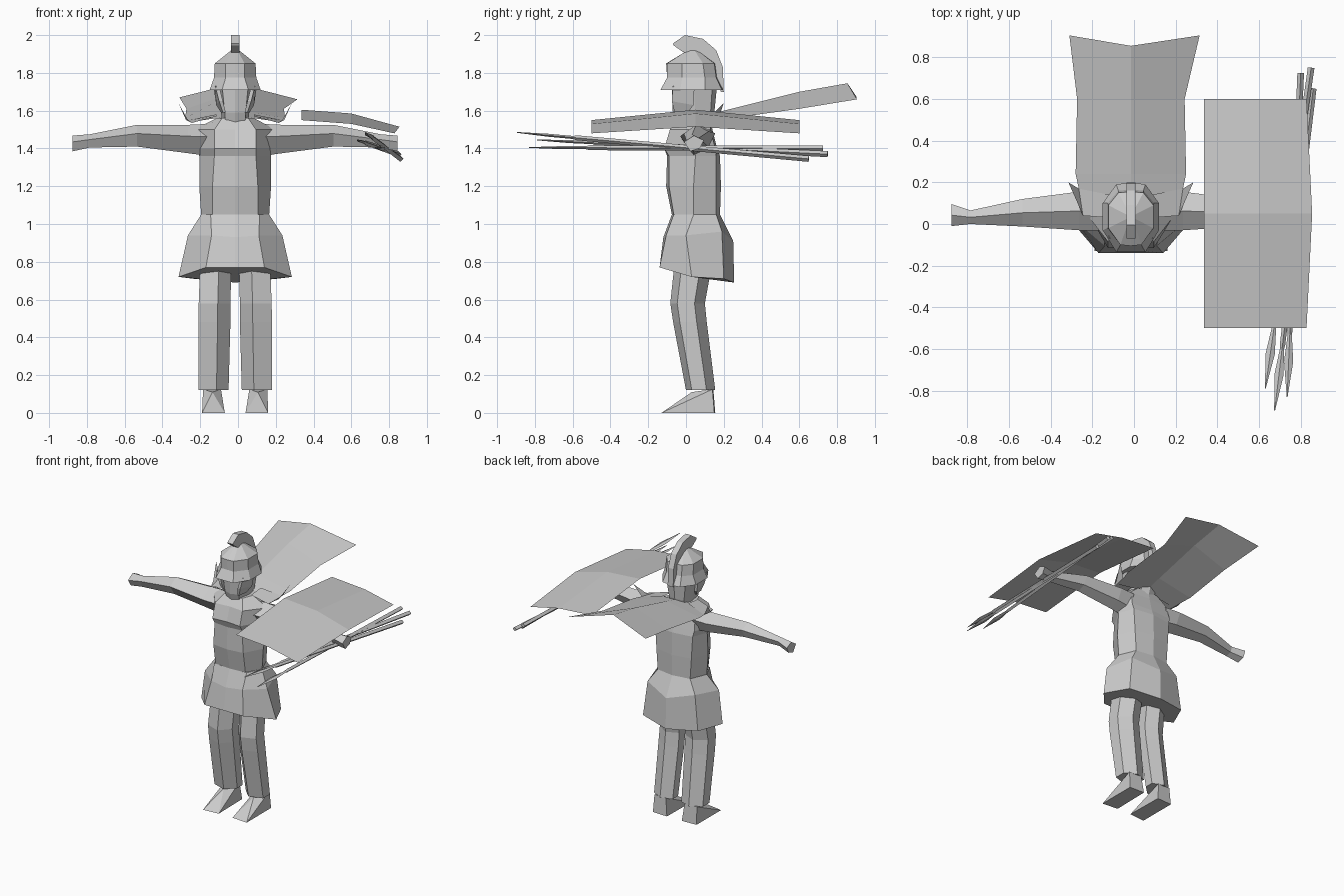
import bpy, bmesh, math
from mathutils import Vector

CX = -0.015  # body symmetry plane

grey = bpy.data.materials.new("plain_grey")
grey.diffuse_color = (0.6, 0.6, 0.6, 1)


def make(name, verts, faces, closed=True):
    me = bpy.data.meshes.new(name)
    me.from_pydata(verts, [], faces)
    if closed:
        bm = bmesh.new()
        bm.from_mesh(me)
        bmesh.ops.recalc_face_normals(bm, faces=bm.faces)
        bm.to_mesh(me)
        bm.free()
    me.materials.append(grey)
    ob = bpy.data.objects.new(name, me)
    bpy.context.collection.objects.link(ob)
    return ob


def loft(name, rings):
    """Skin a list of equal-length rings and cap both ends."""
    n = len(rings[0])
    verts = [p for r in rings for p in r]
    faces = [(k * n + i, k * n + (i + 1) % n, (k + 1) * n + (i + 1) % n, (k + 1) * n + i)
             for k in range(len(rings) - 1) for i in range(n)]
    faces += [tuple(range(n)), tuple(range(len(verts) - n, len(verts)))]
    return make(name, verts, faces)


def body(name, rows):
    """Loft symmetric rings; each row is half a ring from front centre to back centre."""
    rings = []
    for h in rows:
        right = [(CX + x, y, z) for x, y, z in h]
        left = [(CX - x, y, z) for x, y, z in h[-2:0:-1]]
        rings.append(right + left)
    return loft(name, rings)


def flat(z, *pts):
    return [(x, y, z) for x, y in pts]


def sheet(name, rows):
    n = len(rows[0])
    faces = [(k * n + i, k * n + i + 1, (k + 1) * n + i + 1, (k + 1) * n + i)
             for k in range(len(rows) - 1) for i in range(n - 1)]
    return make(name, [p for r in rows for p in r], faces, closed=False)


# Torso with chest plate lip and sloping shoulders
body("torso", [
    flat(1.05, (0, -.075), (.12, -.065), (.18, .04), (.13, .16), (0, .18)),
    flat(1.20, (0, -.105), (.12, -.09), (.19, .04), (.14, .16), (0, .185)),
    flat(1.36, (0, -.10), (.11, -.09), (.19, .05), (.15, .16), (0, .18)),
    flat(1.40, (0, -.105), (.11, -.115), (.20, .04), (.16, .155), (0, .165)),
    flat(1.50, (0, -.075), (.11, -.085), (.215, .05), (.15, .13), (0, .14)),
    flat(1.56, (0, -.04), (.07, -.03), (.10, .05), (.08, .12), (0, .13)),
])

# Flared skirt, hem lower at the back
body("skirt", [
    flat(1.05, (0, -.075), (.13, -.065), (.18, .04), (.13, .16), (0, .18)),
    [(0, -.12, .93), (.125, -.105, .94), (.25, 0, .94), (.19, .19, .96), (0, .25, .91)],
    [(0, -.14, .77), (.155, -.14, .77), (.30, .03, .72), (.22, .20, .71), (0, .255, .69)],
])

# Head and neck
body("head", [
    flat(1.48, (0, -.03), (.05, -.02), (.06, .05), (.05, .11), (0, .12)),
    flat(1.59, (0, -.07), (.055, -.05), (.075, .05), (.06, .13), (0, .15)),
    flat(1.74, (0, -.075), (.07, -.06), (.10, .04), (.08, .14), (0, .165)),
])

# Helmet dome, band and flared brim
body("helmet", [
    flat(1.71, (0, -.135), (.07, -.135), (.135, -.03), (.135, .10), (.07, .19), (0, .20)),
    flat(1.775, (0, -.10), (.05, -.10), (.112, -.02), (.112, .10), (.06, .16), (0, .165)),
    flat(1.85, (0, -.105), (.05, -.10), (.108, -.02), (.108, .09), (.06, .15), (0, .155)),
    flat(1.92, (0, .01), (.012, .01), (.02, .025), (.02, .045), (.012, .06), (0, .06)),
])

# Crest: curved band over the helmet
outer = [(-.07, 1.955), (-.005, 2.0), (.09, 1.98), (.16, 1.92), (.195, 1.83), (.20, 1.70)]
inner = [(-.065, 1.945), (-.015, 1.91), (.05, 1.90), (.11, 1.86), (.14, 1.80), (.185, 1.70)]
loft("crest", [[(CX + s * .022, a[0], a[1]) for s in (-1, 1)] +
               [(CX + s * .022, b[0], b[1]) for s in (1, -1)] for a, b in zip(outer, inner)])

for s, side in ((-1, "left"), (1, "right")):
    def P(x, y, z):
        return (CX + s * x, y, z)

    # Cheek guard
    loft(side + "_cheek_guard", [
        [P(.105, -.07, 1.73), P(.115, .045, 1.73), P(.095, .045, 1.73), P(.085, -.07, 1.73)],
        [P(.085, -.075, 1.65), P(.10, .04, 1.63), P(.08, .04, 1.63), P(.065, -.075, 1.65)],
        [P(.065, -.06, 1.59), P(.075, .01, 1.59), P(.06, .01, 1.59), P(.05, -.06, 1.59)],
    ])

    # Arm: shoulder to wrist, ending in a blocky hand
    arm = [(.14, -.03, .15, 1.36, 1.53), (.25, -.03, .155, 1.375, 1.525),
           (.52, -.012, .12, 1.41, 1.525), (.77, 0, .065, 1.405, 1.475),
           (.86, -.01, .095, 1.385, 1.468)]
    loft(side + "_arm", [
        [P(x, y0, (a * .4 + b * .6)), P(x, (y0 + y1) / 2, b), P(x, y1, (a * .3 + b * .7)),
         P(x, y1 * .8 + y0 * .2, a * .8 + b * .2), P(x, (y0 + y1) / 2 - .02, a)]
        for x, y0, y1, a, b in arm])

    # Leg: six-sided, bending at the knee
    leg = [(.80, .02, .185, -.06, .14), (.58, .025, .193, -.083, .10),
           (.48, .025, .195, -.068, .11), (.12, .035, .195, 0, .155)]
    loft(side + "_leg", [
        [P(x0, y0 * .6 + y1 * .4, z), P(x0 * .6 + x1 * .4, y0, z), P(x1, y0 * .8 + y1 * .2, z),
         P(x1, y0 * .3 + y1 * .7, z), P(x0 * .5 + x1 * .5, y1, z), P(x0, y0 * .2 + y1 * .8, z)]
        for z, x0, x1, y0, y1 in leg])

    # Foot: wedge with a central ridge
    v = [P(.055, -.12, 0), P(.175, -.13, 0), P(.175, .15, 0), P(.06, .155, 0),
         P(.12, .03, .11), P(.075, .145, .125), P(.17, .14, .125)]
    make(side + "_foot", v, [(0, 1, 2, 3), (0, 4, 1), (1, 4, 6), (1, 6, 2),
                             (0, 3, 5), (0, 5, 4), (4, 5, 6), (3, 2, 6, 5)])

    # Shoulder flap beside the cape
    sheet(side + "_shoulder_flap", [
        [P(.10, .03, 1.57), P(.10, .14, 1.58)],
        [P(.23, .04, 1.535), P(.25, .17, 1.55)],
        [P(.26, .11, 1.55), P(.30, .20, 1.64)]])

# Cape streaming out behind, ridged along the middle
cape = [(.10, .235, 1.54, 1.575), (.24, .265, 1.56, 1.61), (.60, .258, 1.61, 1.70)]
rows = [[(CX - w, y, a), (CX, y, b), (CX + w, y, a)] for y, w, a, b in cape]
rows.append([(-.31, .905, 1.67), (CX, .855, 1.745), (.315, .905, 1.66)])
sheet("cape", rows)

# Shield: thin panel curved both ways
edge = [(.335, 1.55), (.60, 1.53), (.828, 1.48)]
ridge = [(.335, 1.605), (.60, 1.585), (.855, 1.515)]
sheet("shield", [[(x, -.5, z) for x, z in edge], [(x, .05, z) for x, z in ridge],
                 [(x, .6, z) for x, z in edge]])

# Spears: thin shafts with leaf-shaped blades
spears = [((.675, -.895, 1.485), (.86, .65, 1.345)),
          ((.63, -.79, 1.445), (.85, .75, 1.37)),
          ((.735, -.83, 1.405), (.80, .725, 1.40))]
for i, (a, b) in enumerate(spears):
    a, b = Vector(a), Vector(b)
    d = (b - a).normalized()
    u = d.cross(Vector((0, 0, 1))).normalized()
    w = u.cross(d)
    length = (b - a).length
    prof = [(0, .002, .002), (.17, .022, .008), (.30, .010, .008),
            (.32, .013, .013), (length, .016, .016)]
    loft("spear_%d" % (i + 1), [
        [a + d * t + u * ru * math.cos(k * math.pi / 2) + w * rw * math.sin(k * math.pi / 2)
         for k in range(4)] for t, ru, rw in prof])
